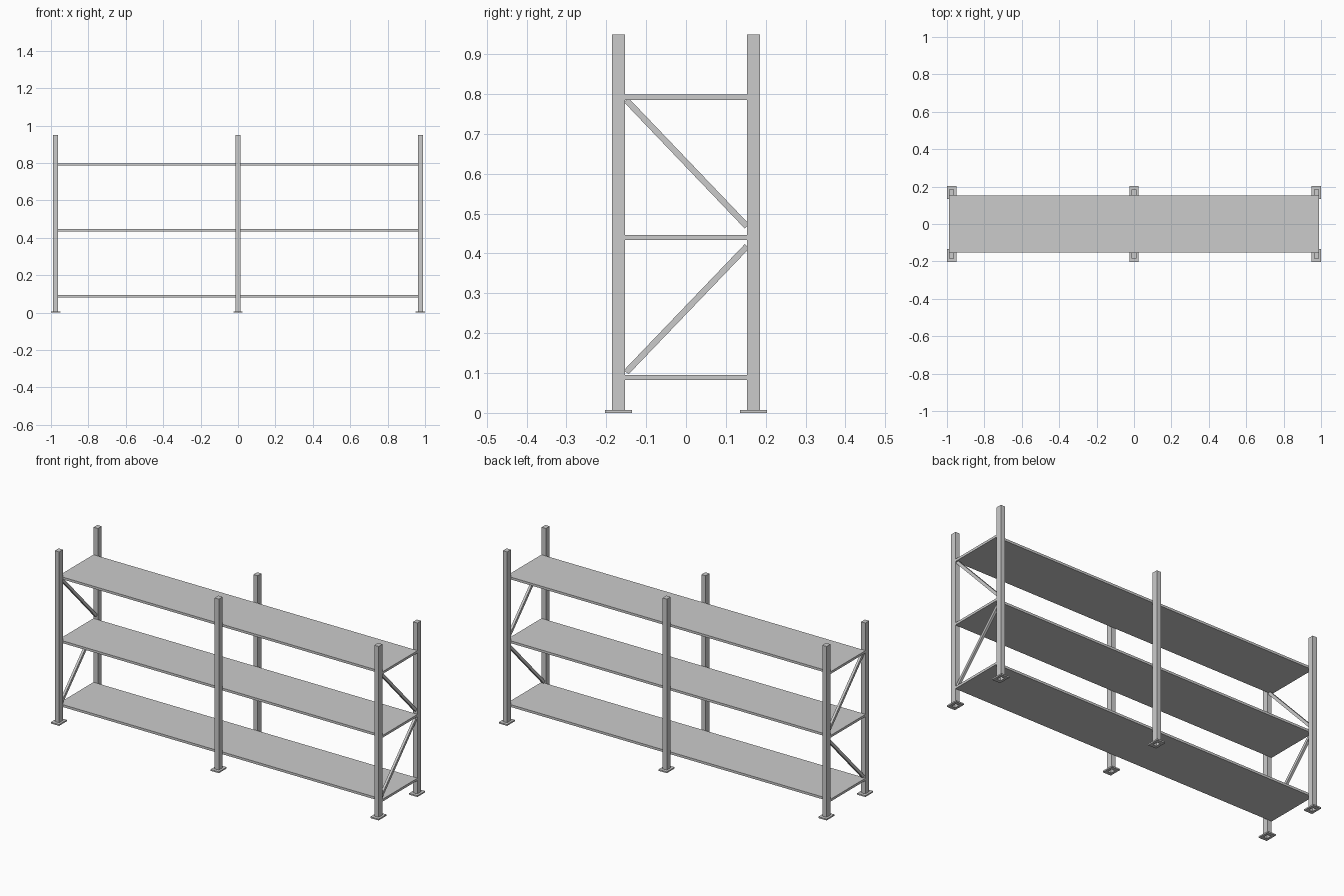
import bpy, bmesh, math
from mathutils import Matrix, Vector

if "Cube" in bpy.data.objects:
    bpy.data.objects.remove(bpy.data.objects["Cube"])

PX, PY = 0.975, 0.169          # post centres
PW, PD = 0.026, 0.033          # post width and depth
FW, FD, FH = 0.05, 0.068, 0.0075   # foot plate
HEIGHT = 0.95


def finish(bm, name):
    bmesh.ops.recalc_face_normals(bm, faces=bm.faces)
    me = bpy.data.meshes.new(name)
    bm.to_mesh(me)
    bm.free()
    ob = bpy.data.objects.new(name, me)
    bpy.context.collection.objects.link(ob)
    return ob


def box(name, centre, size, rot_x=0.0):
    bm = bmesh.new()
    m = Matrix.Translation(centre) @ Matrix.Rotation(rot_x, 4, 'X') @ Matrix.Diagonal((*size, 1))
    bmesh.ops.create_cube(bm, size=1, matrix=m)
    return finish(bm, name)


def rect(bm, x, y, w, d, z):
    return [bm.verts.new((x + sx * w / 2, y + sy * d / 2, z))
            for sx, sy in ((-1, -1), (1, -1), (1, 1), (-1, 1))]


def bridge(bm, a, b):
    for i in range(4):
        j = (i + 1) % 4
        bm.faces.new((a[i], a[j], b[j], b[i]))


def post(name, x, y):
    # capped tube, open at the bottom
    bm = bmesh.new()
    t = 0.004
    ob, ot = rect(bm, x, y, PW, PD, 0), rect(bm, x, y, PW, PD, HEIGHT)
    ib, it = rect(bm, x, y, PW - t, PD - t, 0), rect(bm, x, y, PW - t, PD - t, HEIGHT - t)
    bridge(bm, ob, ot)
    bridge(bm, ib, it)
    bridge(bm, ob, ib)
    bm.faces.new(ot)
    bm.faces.new(it)
    return finish(bm, name)


def foot(name, x, y):
    # flat plate with an opening for the post
    bm = bmesh.new()
    ob, ot = rect(bm, x, y, FW, FD, 0), rect(bm, x, y, FW, FD, FH)
    ib, it = rect(bm, x, y, PW, PD, 0), rect(bm, x, y, PW, PD, FH)
    for a, b in ((ob, ot), (ot, it), (it, ib), (ib, ob)):
        bridge(bm, a, b)
    return finish(bm, name)


# posts and feet
for col, x in (("left", -PX), ("middle", 0), ("right", PX)):
    for row, y in (("front", -PY), ("back", PY)):
        post(f"{row}_{col}_post", x, y)
        foot(f"{row}_{col}_foot", x, y)

# shelves
for name, z in (("lower", 0.0885), ("middle", 0.4405), ("upper", 0.792)):
    box(f"{name}_shelf", (0, 0, z), (1.978, 0.306, 0.013))

# diagonal end braces
for side, x in (("left", -PX), ("right", PX)):
    for name, z0, z1 in (("lower", 0.102, 0.418), ("upper", 0.785, 0.468)):
        a, b = Vector((x, -0.15, z0)), Vector((x, 0.153, z1))
        d = b - a
        box(f"{side}_{name}_brace", (a + b) / 2, (0.013, d.length, 0.0155), math.atan2(d.z, d.y))
